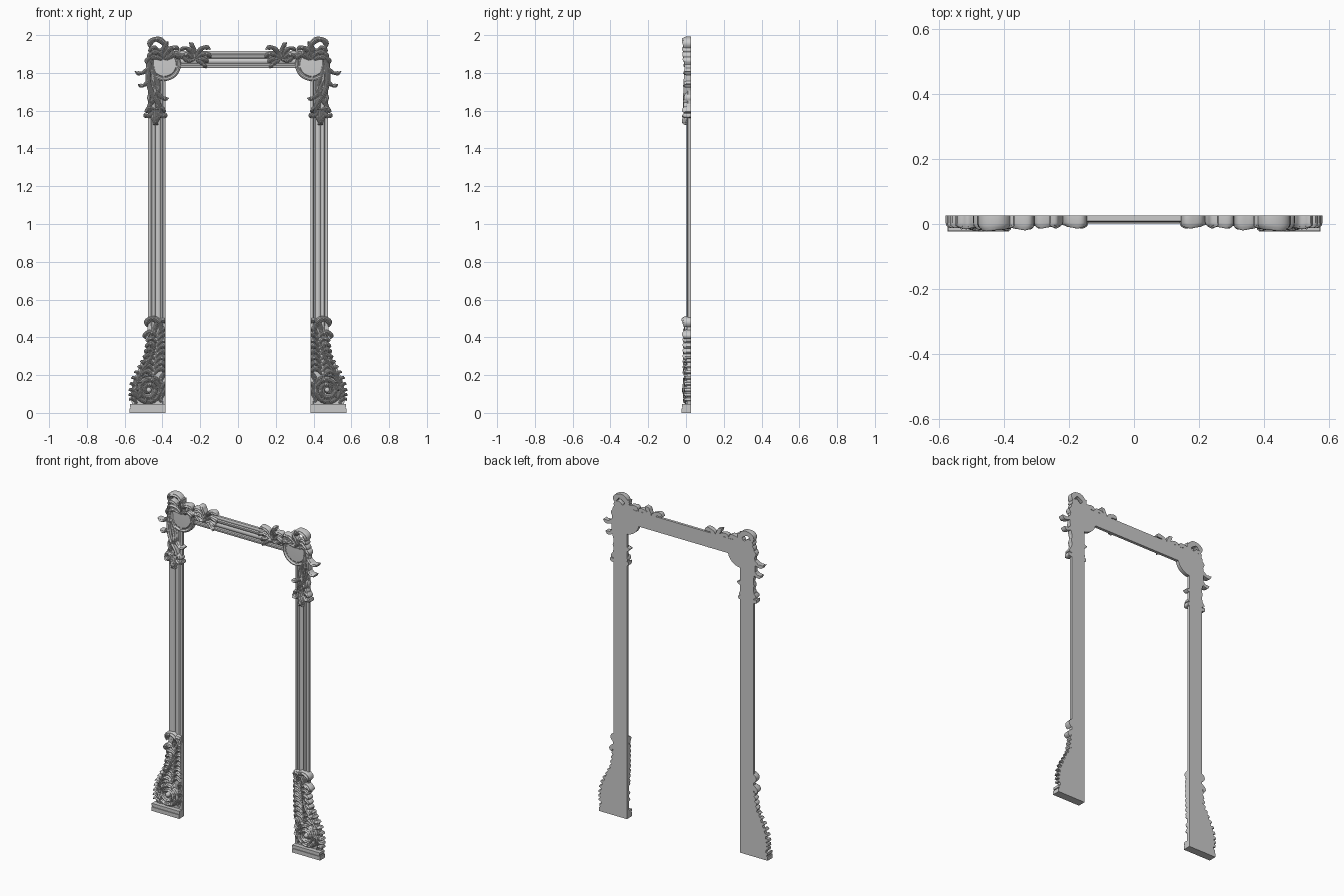
import bpy, bmesh, math
from mathutils import Vector

if "Cube" in bpy.data.objects:
    bpy.data.objects.remove(bpy.data.objects["Cube"])

BACK = 0.026          # flat rear plane of the whole frame


def loft(bm, rings):
    """Closed skin through equal-length rings, capped at both ends."""
    vs = [[bm.verts.new(p) for p in r] for r in rings]
    n = len(vs[0])
    for a, b in zip(vs, vs[1:]):
        for i in range(n):
            bm.faces.new((a[i], a[(i + 1) % n], b[(i + 1) % n], b[i]))
    bm.faces.new(vs[0])
    bm.faces.new(vs[-1])


def finish(name, bm, mirror=True):
    bmesh.ops.recalc_face_normals(bm, faces=bm.faces)
    me = bpy.data.meshes.new(name)
    bm.to_mesh(me)
    bm.free()
    ob = bpy.data.objects.new(name, me)
    bpy.context.collection.objects.link(ob)
    if mirror:
        ob.modifiers.new("mirror", "MIRROR")


def sample(vals, t):
    f = t * (len(vals) - 1)
    i = min(int(f), len(vals) - 2)
    k = f - i
    k = k * k * (3 - 2 * k)
    return vals[i] * (1 - k) + vals[i + 1] * k


def curl_path(x, z, deg, length, curl, n=24):
    """Path that starts straight and hooks over by 'curl' degrees."""
    pts = [Vector((x, z))]
    for i in range(n):
        a = math.radians(deg + curl * ((i + .5) / n) ** 2)
        pts.append(pts[-1] + Vector((math.cos(a), math.sin(a))) * length / n)
    return pts


def smooth_path(ctrl, per=8):
    c = [Vector(p) for p in ctrl]
    c = [2 * c[0] - c[1]] + c + [2 * c[-1] - c[-2]]
    pts = []
    for a, b, d, e in zip(c, c[1:], c[2:], c[3:]):
        for k in range(per):
            t = k / per
            pts.append(.5 * (2 * b + (d - a) * t + (2 * a - 5 * b + 4 * d - e) * t * t
                             + (3 * b - a - 3 * d + e) * t ** 3))
    return pts + [c[-2]]


LEAF = (.5, .85, .8, 1.05, .8, 1.0, .2)
STEM = (.5, 1, 1, .9, 1, .8, .4)


def frond(bm, pts, w, depth, shape=LEAF, lift=(.65, .75, .9, 1, .8), low=(-9, -9)):
    """Grooved carved strip along a path, running back to the rear plane."""
    rings, n, m = [], len(pts) - 1, 12
    for i, p in enumerate(pts):
        t = i / n
        tan = (pts[min(i + 1, n)] - pts[max(i - 1, 0)]).normalized()
        nor = Vector((-tan.y, tan.x)) * w * sample(shape, t)
        d = depth * sample(lift, t)
        ring = []
        for j in range(m + 1):
            u = 2 * j / m - 1
            h = 1 - .35 * u * u - .09 * (1 + math.cos(4 * math.pi * u)) / 2
            q = p + nor * u
            ring.append((max(q.x, low[0]), BACK - d * h, max(q.y, low[1])))
        ring.append((ring[-1][0], BACK, ring[-1][2]))
        ring.insert(0, (ring[0][0], BACK, ring[0][2]))
        rings.append(ring)
    loft(bm, rings)


def disc(bm, cx, cz, profile, n=48):
    loft(bm, [[(cx + r * math.cos(2 * math.pi * i / n), y,
                cz + r * math.sin(2 * math.pi * i / n)) for i in range(n)]
              for r, y in profile])


# moulding section: distance from inner edge, depth
MOULD = [(0, BACK), (0, .008), (.005, .004), (.013, .004), (.017, .010), (.026, .012),
         (.032, .008), (.039, .007), (.046, .009), (.051, .013), (.056, .006), (.063, .002),
         (.07, .002), (.075, .008), (.081, .006), (.087, .006), (.092, .010), (.092, BACK)]

# side posts and top rail
bm = bmesh.new()
loft(bm, [[(.385 + u, y, z) for u, y in MOULD] for z in (0.02, 1.83)])
finish("side_post", bm)
bm = bmesh.new()
loft(bm, [[(x, y, 1.825 + u) for u, y in MOULD] for x in (-.39, .39)])
finish("top_rail", bm, mirror=False)

# round corner block with raised rim
bm = bmesh.new()
disc(bm, .39, 1.845, [(.088, BACK), (.088, .006), (.085, .001), (.079, -.001), (.074, .002),
                      (.071, .008), (.066, .008), (.062, .004), (.02, .003)])
finish("corner_block", bm)

# stepped plinth
bm = bmesh.new()
for x1, y0, z0, z1 in ((.575, -.023, 0, .024), (.568, -.018, .024, .031), (.573, -.022, .031, .046)):
    loft(bm, [[(.385, y0, z), (x1, y0, z), (x1, BACK, z), (.385, BACK, z)] for z in (z0, z1)])
finish("plinth", bm)

# backing plate behind the foot carving
OUT = [(.385, .04), (.56, .04), (.568, .09), (.558, .16), (.535, .215), (.515, .265),
       (.482, .305), (.478, .46), (.385, .46)]
bm = bmesh.new()
loft(bm, [[(x, y, z) for x, z in OUT] for y in (BACK, .006)])
finish("foot_plate", bm)

LOW = (.386, .046)

# big rosette volute on the foot
bm = bmesh.new()
spiral = []
for i in range(91):
    t = i / 90
    a, r = 1.9 - t * 2.7 * 2 * math.pi, .078 - .066 * t
    spiral.append(Vector((.472 + r * math.cos(a), .122 + r * math.sin(a))))
frond(bm, spiral, .0115, .046, STEM, (.8, .9, .9, 1, 1), LOW)
disc(bm, .472, .122, [(.014, BACK), (.014, -.014), (.010, -.020), (.004, -.022)], 16)
for k in range(9):
    a = k * 40
    c, s = math.cos(math.radians(a)), math.sin(math.radians(a))
    frond(bm, curl_path(.472 + .03 * c, .122 + .03 * s, a + 25, .042, -110, 12),
          .008, .044, low=LOW)
finish("foot_rosette", bm)

# scalloped leaves along the outer edge of the foot
bm = bmesh.new()
edge = smooth_path([(.548, .055), (.553, .10), (.543, .16), (.515, .215), (.492, .265), (.465, .32)], 2)
for i, p in enumerate(edge):
    frond(bm, curl_path(p.x - .012, p.y - .012, 75 + 3 * i, .062, -150 + 4 * i, 14),
          .0095, .040, low=LOW)
frond(bm, smooth_path([(.545, .05), (.55, .11), (.53, .18), (.495, .24), (.46, .30), (.44, .37)]),
      .012, .044, STEM, low=LOW)
finish("foot_edge_leaves", bm)

# climbing leaves between rosette and post
bm = bmesh.new()
for i in range(8):
    z = .19 + .03 * i
    x = .452 - .003 * i
    frond(bm, curl_path(x, z, 58, .088 - .003 * i, -190, 16), .012, .046, low=LOW)
    frond(bm, curl_path(x - .008, z + .012, 118, .085, 190, 16), .012, .043, low=LOW)
for z in (.055, .095, .15):
    frond(bm, curl_path(.402, z, 80, .08, 120, 14), .013, .038, low=LOW)
    frond(bm, curl_path(.41, z, 70, .06, -90, 14), .009, .036, low=LOW)
frond(bm, curl_path(.402, .418, 85, .168, -215), .016, .051, low=LOW)
frond(bm, curl_path(.442, .415, 92, .15, 210), .015, .046, low=LOW)
frond(bm, curl_path(.43, .40, 50, .10, -200), .013, .049, low=LOW)
finish("foot_climbing_leaves", bm)

# twining scrolls on the upper post
bm = bmesh.new()
frond(bm, smooth_path([(.375, 1.90), (.425, 1.908), (.463, 1.875), (.474, 1.81), (.474, 1.75),
                       (.455, 1.69), (.425, 1.645), (.410, 1.60), (.425, 1.57)]), .015, .044, STEM)
frond(bm, smooth_path([(.452, 1.87), (.447, 1.80), (.425, 1.745), (.425, 1.70), (.452, 1.655),
                       (.472, 1.615), (.462, 1.575)]), .013, .040, STEM)
for x, z, deg, ln, curl in ((.462, 1.86, -70, .12, 120), (.468, 1.79, -80, .10, 130),
                            (.455, 1.76, -120, .11, 110), (.435, 1.72, -110, .10, -100),
                            (.455, 1.71, -60, .09, -120), (.425, 1.67, -80, .09, -130),
                            (.45, 1.66, -50, .08, -130)):
    frond(bm, curl_path(x, z, deg, ln, curl, 18), .011, .043)
finish("twining_scroll", bm)

# leaf drop ending the twining scrolls
bm = bmesh.new()
for x, deg, ln, curl, w in ((.428, -110, .075, -160, .013), (.446, -70, .075, 160, .013),
                            (.425, -95, .088, 70, .013), (.448, -85, .088, -70, .013),
                            (.437, -90, .078, 0, .015), (.43, 150, .06, 190, .011),
                            (.445, 30, .06, -190, .011)):
    frond(bm, curl_path(x, 1.605, deg, ln, curl, 18), w, .050)
finish("leaf_drop", bm)

# leaf crest on top of each corner
bm = bmesh.new()
for x, z, deg, ln, curl, w, d in ((.372, 1.885, 85, .195, -215, .016, .050),
                                  (.385, 1.87, 55, .13, -190, .015, .047),
                                  (.40, 1.87, 25, .11, -130, .014, .045),
                                  (.405, 1.875, 98, .10, 40, .014, .043),
                                  (.395, 1.875, 112, .12, 130, .014, .047),
                                  (.39, 1.87, 140, .10, 130, .013, .045),
                                  (.39, 1.87, 165, .08, -120, .012, .041),
                                  (.415, 1.90, 70, .09, -230, .012, .049)):
    frond(bm, curl_path(x, z, deg, ln, curl), w, d)
finish("corner_crest", bm)

# smaller leaf spray on the rail and the scroll that joins it to the corner
bm = bmesh.new()
for x, z, deg, ln, curl, w in ((.235, 1.875, 75, .11, -150, .012), (.23, 1.87, 92, .10, -60, .013),
                               (.225, 1.87, 105, .12, 130, .013), (.225, 1.87, 135, .10, 120, .013),
                               (.225, 1.868, 165, .075, 90, .012), (.225, 1.87, 205, .075, 40, .011),
                               (.24, 1.875, 45, .08, -150, .011)):
    frond(bm, curl_path(x, z, deg, ln, curl, 20), w, .041)
frond(bm, smooth_path([(.37, 1.885), (.335, 1.905), (.30, 1.89), (.265, 1.865), (.225, 1.87)]),
      .011, .034, STEM)
finish("rail_leaf_spray", bm)

# smooth carving with crisp moulding edges
for ob in bpy.context.scene.objects:
    ob.select_set(True)
    bpy.context.view_layer.objects.active = ob
bpy.ops.object.shade_smooth_by_angle(angle=math.radians(40))
